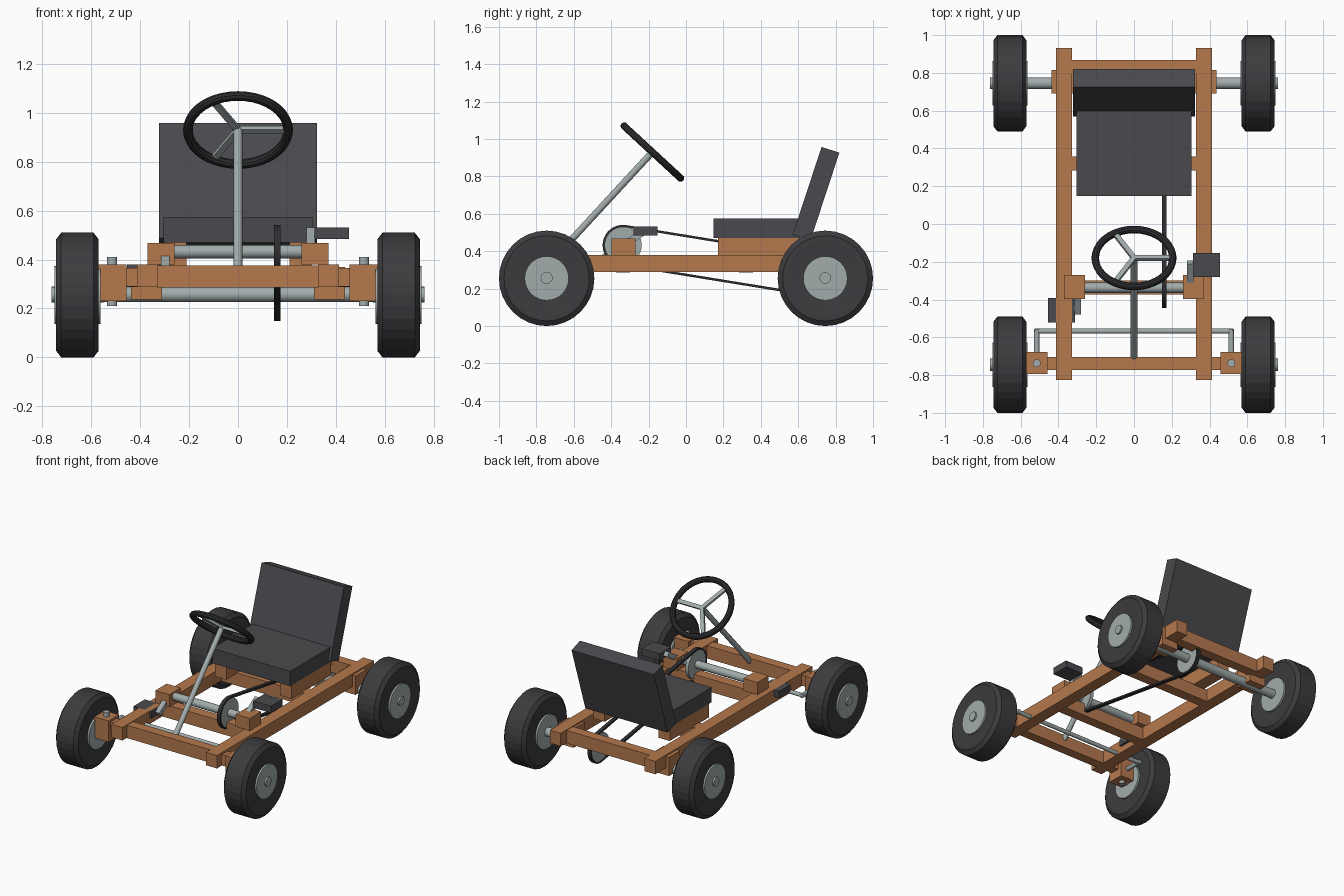
import bpy, bmesh, math
from mathutils import Vector, Matrix

if "Cube" in bpy.data.objects:
    bpy.data.objects.remove(bpy.data.objects["Cube"])


def material(name, rgb):
    m = bpy.data.materials.new(name)
    m.diffuse_color = (*rgb, 1)
    m.use_nodes = True
    m.node_tree.nodes["Principled BSDF"].inputs["Base Color"].default_value = m.diffuse_color
    return m


WOOD = material("wood", (0.46, 0.19, 0.075))
STEEL = material("steel", (0.36, 0.41, 0.41))
RUBBER = material("tyre rubber", (0.045, 0.045, 0.05))
SEAT = material("seat charcoal", (0.068, 0.066, 0.075))
BLACK = material("black", (0.027, 0.027, 0.03))


def finish(name, bm, mat, smooth=False):
    bmesh.ops.recalc_face_normals(bm, faces=bm.faces)
    me = bpy.data.meshes.new(name)
    bm.to_mesh(me)
    bm.free()
    me.materials.append(mat)
    ob = bpy.data.objects.new(name, me)
    bpy.context.collection.objects.link(ob)
    if smooth:
        bpy.ops.object.select_all(action='DESELECT')
        bpy.context.view_layer.objects.active = ob
        ob.select_set(True)
        bpy.ops.object.shade_smooth_by_angle(angle=math.radians(35))
    return ob


def box(name, x, y, z, mat):
    """Box from (min, max) ranges."""
    bm = bmesh.new()
    bmesh.ops.create_cube(bm, size=1)
    for v in bm.verts:
        for i, (a, b) in enumerate((x, y, z)):
            v.co[i] = (a + b) / 2 + v.co[i] * (b - a)
    return finish(name, bm, mat)


def turned_box(name, centre, size, rot, mat):
    bm = bmesh.new()
    bmesh.ops.create_cube(bm, size=1)
    bm.transform(Matrix.Translation(centre) @ rot @ Matrix.Diagonal((*size, 1)))
    return finish(name, bm, mat)


def rod(name, a, b, r, mat, seg=20):
    """Cylinder between two points."""
    a, b = Vector(a), Vector(b)
    bm = bmesh.new()
    bmesh.ops.create_cone(bm, cap_ends=True, segments=seg, radius1=r, radius2=r,
                          depth=(b - a).length)
    q = (b - a).to_track_quat('Z', 'Y').to_matrix().to_4x4()
    bm.transform(Matrix.Translation((a + b) / 2) @ q)
    return finish(name, bm, mat, True)


def revolve(name, profile, centre, mat, axis, seg=32, rot=Matrix(), smooth=False):
    """Closed profile of (radius, offset) points turned around an axis."""
    bm = bmesh.new()
    to_axis = Vector(axis).to_track_quat('Z', 'Y').to_matrix().to_4x4()
    rings = []
    for s in range(seg):
        t = 2 * math.pi * s / seg
        rings.append([bm.verts.new((r * math.cos(t), r * math.sin(t), h)) for r, h in profile])
    n = len(profile)
    for s in range(seg):
        p, q = rings[s], rings[(s + 1) % seg]
        for i in range(n):
            j = (i + 1) % n
            bm.faces.new((p[i], q[i], q[j], p[j]))
    bm.transform(Matrix.Translation(centre) @ rot @ to_axis)
    return finish(name, bm, mat, smooth)


AXLE_Z, WHEEL_Y = 0.257, 0.745
TYRE = [(0.11, -0.08), (0.2, -0.087), (0.228, -0.087), (0.255, -0.066),
        (0.255, 0.066), (0.228, 0.087), (0.2, 0.087), (0.11, 0.08)]

# Wheels: tyre plus hub
for s, side in ((-1, "left"), (1, "right")):
    for y, end in ((-WHEEL_Y, "front"), (WHEEL_Y, "rear")):
        revolve(f"{end}_{side}_tyre", TYRE, (s * 0.657, y, 0.255), RUBBER, (1, 0, 0))
        rod(f"{end}_{side}_hub", (s * 0.563, y, 0.255), (s * 0.75, y, 0.255), 0.118, STEEL, 32)

# Wooden frame
for s, side in ((-1, "left"), (1, "right")):
    def bx(a, b):
        return tuple(sorted((s * a, s * b)))
    box(f"{side}_rail", bx(0.328, 0.413), (-0.825, 0.933), (0.288, 0.38), WOOD)
    box(f"{side}_rear_bearing", bx(0.31, 0.438), (0.69, 0.815), (0.237, 0.37), WOOD)
    box(f"{side}_crank_block", bx(0.26, 0.37), (-0.397, -0.27), (0.38, 0.467), WOOD)
    box(f"{side}_seat_support", bx(0.21, 0.3), (0.17, 0.61), (0.37, 0.47), WOOD)
    # Front steering knuckle
    box(f"{side}_axle_arm", bx(0.40, 0.47), (-0.772, -0.705), (0.29, 0.365), WOOD)
    box(f"{side}_knuckle", bx(0.457, 0.57), (-0.795, -0.678), (0.23, 0.38), WOOD)
    rod(f"{side}_kingpin", (s * 0.515, -0.737, 0.21), (s * 0.515, -0.737, 0.41), 0.021, STEEL)
    rod(f"{side}_spindle", (s * 0.55, -WHEEL_Y, AXLE_Z), (s * 0.762, -WHEEL_Y, AXLE_Z), 0.032, STEEL)
    rod(f"{side}_steering_arm", (s * 0.515, -0.69, 0.302), (s * 0.515, -0.555, 0.302), 0.015, STEEL)
for name, y0, y1 in (("front", -0.773, -0.704), ("crank", -0.373, -0.3),
                     ("seat", 0.283, 0.357), ("rear", 0.797, 0.868)):
    box(f"{name}_crossbeam", (-0.33, 0.33), (y0, y1), (0.285, 0.376), WOOD)

rod("tie_rod", (-0.525, -0.567, 0.302), (0.525, -0.567, 0.302), 0.014, STEEL)
rod("rear_axle", (-0.762, WHEEL_Y, AXLE_Z), (0.762, WHEEL_Y, AXLE_Z), 0.031, STEEL)

# Seat
box("seat_cushion", (-0.305, 0.305), (0.148, 0.61), (0.47, 0.575), SEAT)
turned_box("seat_back", (0, 0.695, 0.707), (0.645, 0.1, 0.495),
           Matrix.Rotation(math.radians(-18.2), 4, 'X'), SEAT)

# Pedal crank
CY, CZ = -0.337, 0.432
rod("crank_axle", (-0.31, CY, CZ), (0.31, CY, CZ), 0.027, STEEL)
for s, side in ((-1, "left"), (1, "right")):
    py, pz = CY + s * 0.12, CZ + s * 0.076
    turned_box(f"{side}_crank_arm", (s * 0.298, (CY + py) / 2, (CZ + pz) / 2), (0.034, 0.175, 0.034),
               Matrix.Rotation(math.atan2(0.076, 0.12), 4, 'X'), STEEL)
    box(f"{side}_pedal", tuple(sorted((s * 0.313, s * 0.455))),
        (py - 0.064, py + 0.064), (pz - 0.024, pz + 0.024), SEAT)

# Sprockets and chain loop
CX = 0.16
for name, y, z in (("crank", CY, CZ), ("axle", WHEEL_Y, AXLE_Z)):
    rod(f"{name}_sprocket", (CX - 0.012, y, z), (CX + 0.012, y, z), 0.1, STEEL, 32)
tilt = math.atan2(AXLE_Z - CZ, WHEEL_Y - CY)
bm = bmesh.new()
loop = []
for (y, z), start in (((WHEEL_Y, AXLE_Z), -90), ((CY, CZ), 90)):
    for k in range(17):
        t = tilt + math.radians(start + 180 * k / 16)
        loop.append([bm.verts.new((CX + dx, y + r * math.cos(t), z + r * math.sin(t)))
                     for r, dx in ((0.096, -0.013), (0.109, -0.013), (0.109, 0.013), (0.096, 0.013))])
for i, p in enumerate(loop):
    q = loop[(i + 1) % len(loop)]
    for a in range(4):
        b = (a + 1) % 4
        bm.faces.new((p[a], q[a], q[b], p[b]))
finish("drive_chain", bm, BLACK, True)

# Steering column and wheel
HUB = Vector((0, -0.18, 0.93))
lean = Matrix.Rotation(math.radians(-42.7), 4, 'X')
rod("steering_column", (0, -0.715, 0.35), HUB, 0.018, STEEL)
circle = [(0.205 + 0.02 * math.cos(i * math.pi / 5), 0.02 * math.sin(i * math.pi / 5)) for i in range(10)]
revolve("steering_rim", circle, HUB, BLACK, (0, 0, 1), 40, lean, True)
for k in range(3):
    turn = lean @ Matrix.Rotation(math.radians(120 * k), 4, 'Z')
    turned_box(f"steering_spoke_{k + 1}", HUB + turn @ Vector((0.1, 0, 0)), (0.2, 0.026, 0.018), turn, STEEL)
